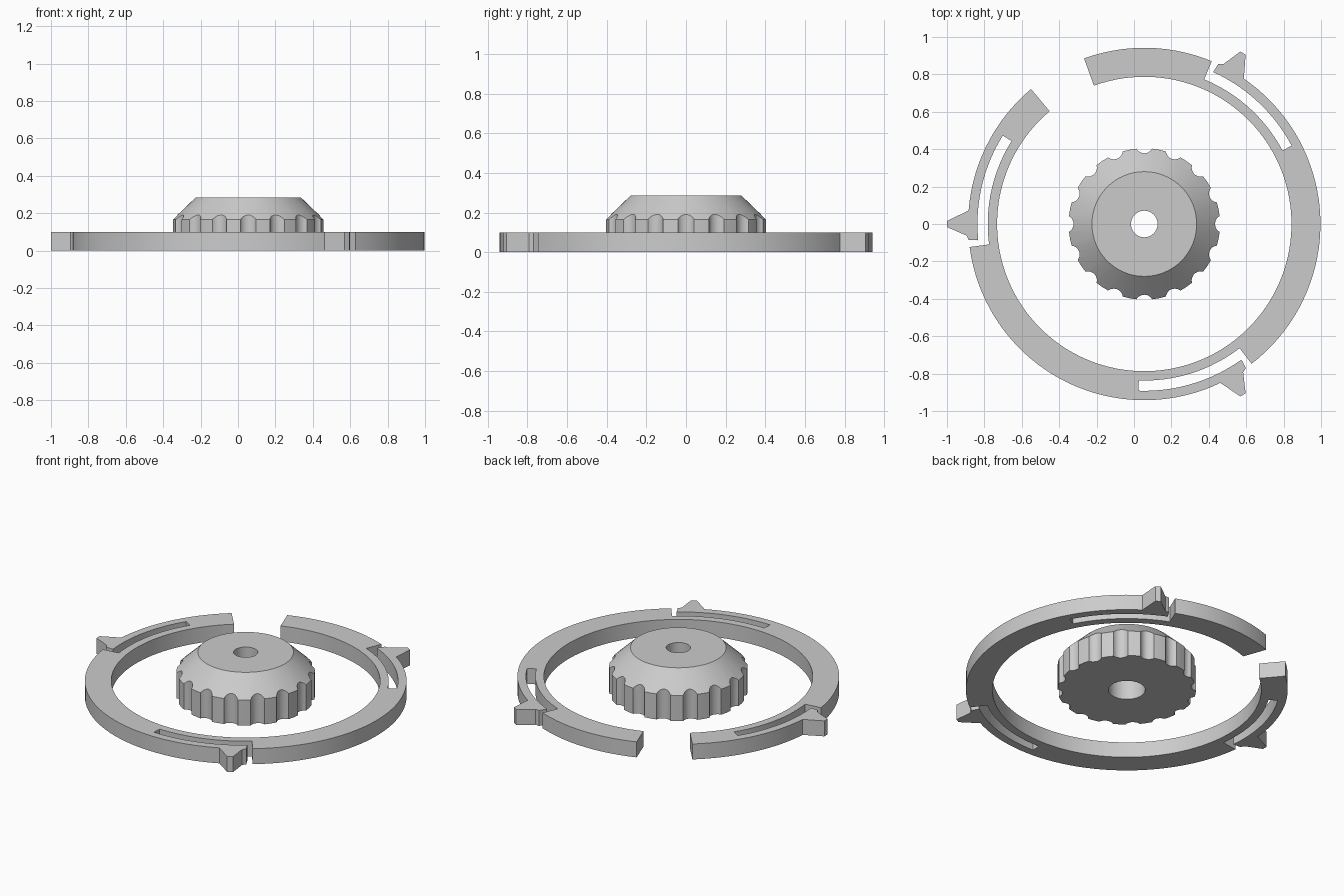
import bpy, bmesh
from math import radians, cos, sin, pi

cube = bpy.data.objects.get("Cube")
if cube:
    bpy.data.objects.remove(cube, do_unlink=True)

CENTRE_X = 0.055
R_IN, R_SLOT_IN, R_SLOT_OUT, R_OUT = 0.787, 0.837, 0.892, 0.942

grey = bpy.data.materials.new("light grey plastic")
grey.use_nodes = True
grey.diffuse_color = (0.6, 0.6, 0.6, 1)
grey.node_tree.nodes["Principled BSDF"].inputs["Base Color"].default_value = (0.6, 0.6, 0.6, 1)


def polar(r, deg):
    return (r * cos(radians(deg)), r * sin(radians(deg)))


def arc(r, a, b, step=3):
    n = max(1, round(abs(b - a) / step))
    return [polar(r, a + (b - a) * i / n) for i in range(n + 1)]


def make_object(name, bm):
    bmesh.ops.recalc_face_normals(bm, faces=bm.faces)
    mesh = bpy.data.meshes.new(name)
    bm.to_mesh(mesh)
    bm.free()
    mesh.materials.append(grey)
    obj = bpy.data.objects.new(name, mesh)
    obj.location.x = CENTRE_X
    bpy.context.collection.objects.link(obj)
    return obj


def smooth(obj):
    bpy.ops.object.select_all(action='DESELECT')
    obj.select_set(True)
    bpy.context.view_layer.objects.active = obj
    bpy.ops.object.shade_smooth_by_angle(angle=radians(25))


def extrude_outline(bm, points, z0, z1):
    face = bm.faces.new([bm.verts.new((x, y, z0)) for x, y in points])
    top = bmesh.ops.extrude_face_region(bm, geom=[face])["geom"]
    bmesh.ops.translate(bm, vec=(0, 0, z1 - z0),
                        verts=[v for v in top if isinstance(v, bmesh.types.BMVert)])


# Split ring with three flexible hooked arms, drawn as one outline
outline = []
start = 110
for c in (60, -60, -180):
    outline += arc(R_OUT, start, c + 7.5)
    outline += arc(R_SLOT_IN, c + 7.5, c - 32)
    outline += arc(R_SLOT_OUT, c - 32, c + 5.6)
    outline += [polar(R_OUT, c + 5.2), polar(0.953, c + 3.7),
                polar(1.055, c + 0.9), polar(1.055, c - 0.9)]
    start = c - 4.4
outline += arc(R_OUT, start, -230)
outline += arc(R_IN, -230, 110)
bm = bmesh.new()
extrude_outline(bm, outline, 0, 0.1)
smooth(make_object("split_ring", bm))

# Knob body: closed profile spun around z, with a stepped centre hole
profile = [(0.108, 0), (0.405, 0), (0.405, 0.165), (0.28, 0.285),
           (0.071, 0.285), (0.071, 0.2), (0.108, 0.2)]
SEG = 64
bm = bmesh.new()
rings = [[bm.verts.new((*polar(r, 360 * i / SEG), z)) for r, z in profile]
         for i in range(SEG)]
for i, ring in enumerate(rings):
    after = rings[(i + 1) % SEG]
    for j in range(len(profile)):
        k = (j + 1) % len(profile)
        bm.faces.new((ring[j], after[j], after[k], ring[k]))
knob = make_object("grip_knob", bm)

# Finger grooves around the knob rim
bm = bmesh.new()
for i in range(16):
    gx, gy = polar(0.426, i * 22.5)
    circle = [(gx + x, gy + y) for x, y in arc(0.048, 0, 360, 18)[:-1]]
    extrude_outline(bm, circle, -0.1, 0.4)
cutter = make_object("groove_cutter", bm)
cutter.hide_render = True

cut = knob.modifiers.new("grooves", 'BOOLEAN')
cut.operation = 'DIFFERENCE'
cut.solver = 'EXACT'
cut.object = cutter
bpy.context.view_layer.objects.active = knob
bpy.ops.object.modifier_apply(modifier=cut.name)
bpy.data.objects.remove(cutter, do_unlink=True)
smooth(knob)
